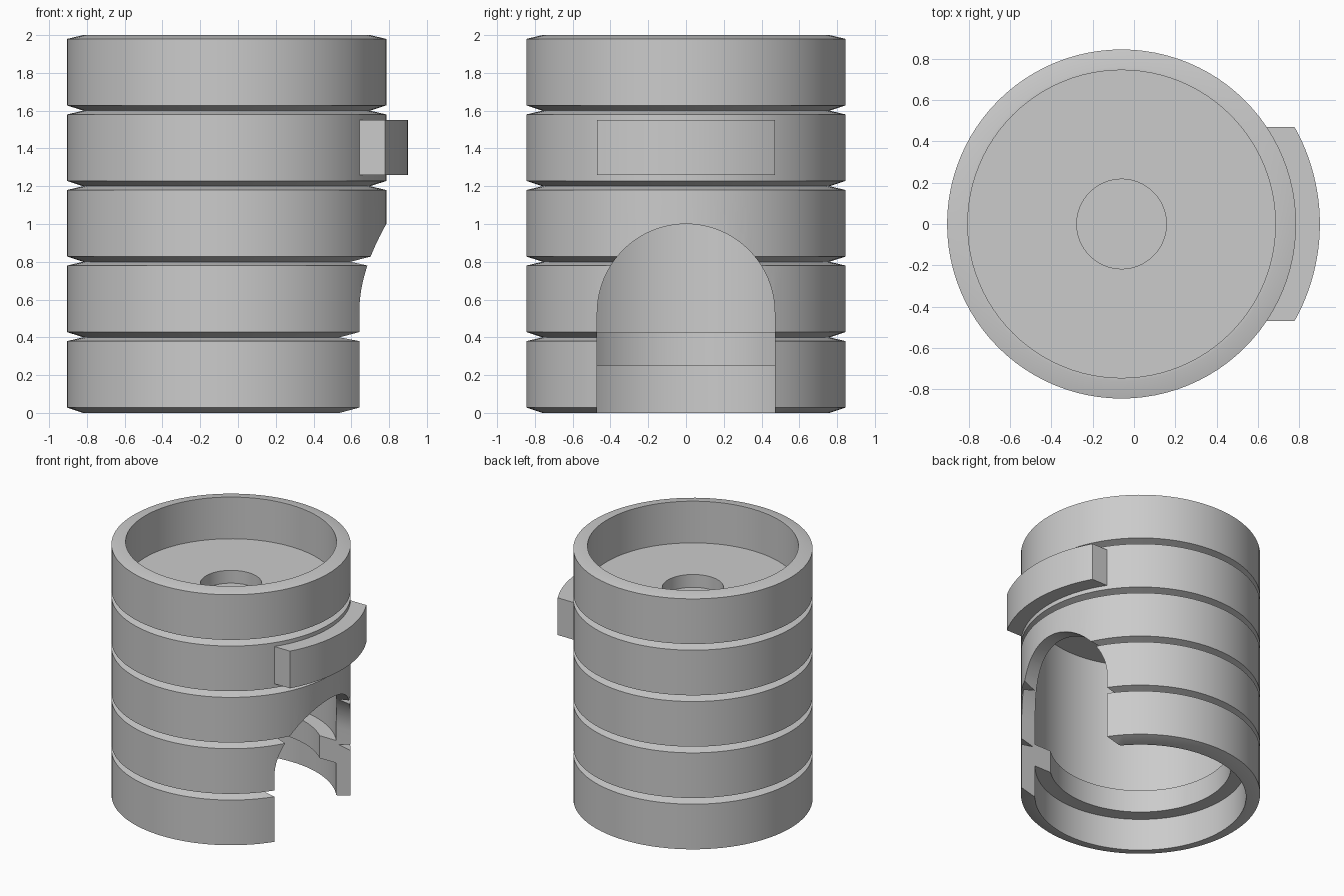
import bpy, bmesh, math
from mathutils import Matrix, Vector

if "Cube" in bpy.data.objects:
    bpy.data.objects.remove(bpy.data.objects["Cube"])

CX = -0.06       # axis of the round body
R = 0.845        # outer radius of the rings
R_GROOVE = 0.76  # radius at the grooves
R_IN = 0.745     # inner wall radius
HALF = 0.47      # half width of doorway and tab
SEG = 96

grey = bpy.data.materials.new("light_grey")
grey.diffuse_color = (0.6, 0.6, 0.6, 1)
grey.use_nodes = True
grey.node_tree.nodes["Principled BSDF"].inputs["Base Color"].default_value = grey.diffuse_color


def make_object(name, bm):
    bmesh.ops.recalc_face_normals(bm, faces=bm.faces[:])
    mesh = bpy.data.meshes.new(name)
    bm.to_mesh(mesh)
    bm.free()
    mesh.materials.append(grey)
    obj = bpy.data.objects.new(name, mesh)
    bpy.context.collection.objects.link(obj)
    return obj


def revolve(name, profile):
    """Spin an (r, z) profile that starts and ends on the axis."""
    bm = bmesh.new()
    verts = [bm.verts.new((CX + r, 0, z)) for r, z in profile]
    edges = [bm.edges.new(pair) for pair in zip(verts, verts[1:])]
    bmesh.ops.spin(bm, geom=verts + edges, cent=(CX, 0, 0), axis=(0, 0, 1),
                   angle=2 * math.pi, steps=SEG, use_merge=False)
    bmesh.ops.remove_doubles(bm, verts=bm.verts[:], dist=1e-4)
    return make_object(name, bm)


def extrude(name, outline, vec):
    bm = bmesh.new()
    face = bm.faces.new([bm.verts.new(p) for p in outline])
    res = bmesh.ops.extrude_face_region(bm, geom=[face], use_keep_orig=True)
    top = [g for g in res["geom"] if isinstance(g, bmesh.types.BMVert)]
    bmesh.ops.translate(bm, vec=Vector(vec), verts=top)
    return make_object(name, bm)


def smooth(obj):
    bpy.ops.object.select_all(action='DESELECT')
    obj.select_set(True)
    bpy.context.view_layer.objects.active = obj
    bpy.ops.object.shade_smooth_by_angle(angle=math.radians(30))


# Ringed body: cavity with ledge, five chamfered rings, top recess and blind hole
inside = [(0, 1.5), (R_IN, 1.5), (R_IN, 0.425), (0.64, 0.425), (0.64, 0.25),
          (R_IN, 0.25), (R_IN, 0), (R_GROOVE, 0)]
rings = []
for i in range(5):
    z = 0.4 * i
    rings += [(R, z + 0.028), (R, z + 0.38), (R_GROOVE, z + 0.4)]
recess = [(R_IN, 2.0), (R_IN, 1.675), (0.217, 1.675), (0.217, 1.575), (0, 1.575)]
body = revolve("ringed_body", inside + rings + recess)

# Arched doorway cut through the right wall
arch = [(0.2, HALF, -0.1)]
for i in range(41):
    a = math.pi * i / 40
    arch.append((0.2, HALF * math.cos(a), 0.53 + HALF * math.sin(a)))
arch.append((0.2, -HALF, -0.1))
cutter = extrude("doorway_cutter", arch, (1.2, 0, 0))
cutter.hide_render = True

cut = body.modifiers.new("doorway", 'BOOLEAN')
cut.operation = 'DIFFERENCE'
cut.solver = 'EXACT'
cut.object = cutter
bpy.context.view_layer.objects.active = body
bpy.ops.object.modifier_apply(modifier=cut.name)
bpy.data.objects.remove(cutter)
smooth(body)


# Curved tab above the doorway, set into the wall
def arc(radius, z, n=24):
    end = math.asin(HALF / radius)
    return [(CX + radius * math.cos(t), radius * math.sin(t), z)
            for t in (end * (2 * i / n - 1) for i in range(n + 1))]


tab = extrude("curved_tab", arc(0.96, 1.26) + arc(0.80, 1.26)[::-1], (0, 0, 0.29))
smooth(tab)
